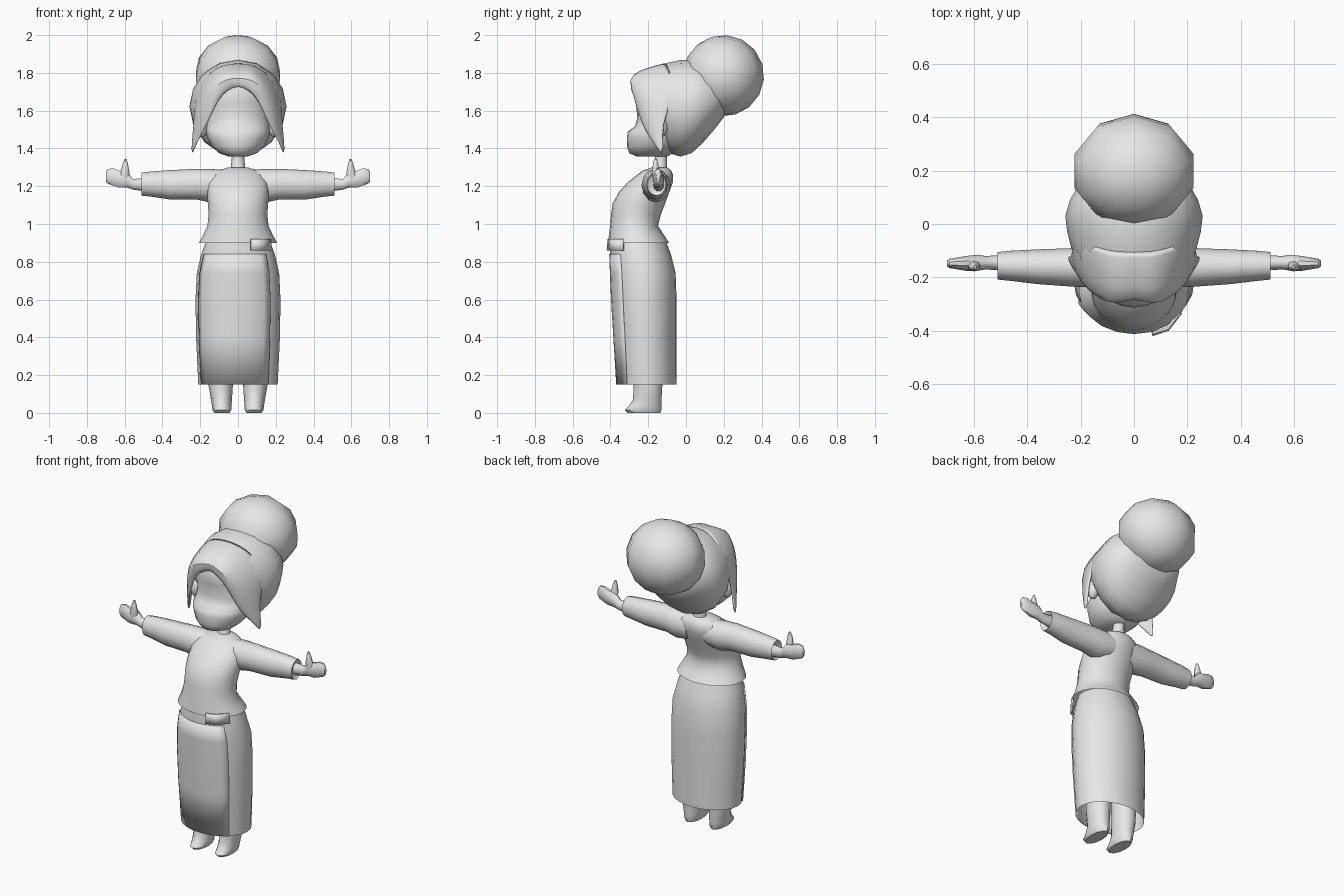
import bpy, bmesh, math

grey = bpy.data.materials.new("plain grey")
grey.diffuse_color = (0.8, 0.8, 0.8, 1)


def finish(name, bm, mirror=False, thick=0, subsurf=0, angle=45):
    """Turn a bmesh into a smooth-shaded object, optionally mirrored in x."""
    bmesh.ops.recalc_face_normals(bm, faces=bm.faces)
    me = bpy.data.meshes.new(name)
    bm.to_mesh(me)
    bm.free()
    me.materials.append(grey)
    ob = bpy.data.objects.new(name, me)
    bpy.context.collection.objects.link(ob)
    bpy.ops.object.select_all(action='DESELECT')
    ob.select_set(True)
    bpy.context.view_layer.objects.active = ob
    bpy.ops.object.shade_smooth_by_angle(angle=math.radians(angle))
    if mirror:
        m = ob.modifiers.new("mirror", 'MIRROR')
        m.use_clip = True
    if thick:
        ob.modifiers.new("thickness", 'SOLIDIFY').thickness = thick
    if subsurf:
        s = ob.modifiers.new("smooth", 'SUBSURF')
        s.levels = s.render_levels = subsurf
    return ob


def loft(name, axis, sections, n=16, caps=(True, True), arc=(0, 360), grow=1, **kw):
    """Skin oval sections (t, a0, a1, b0, b1) placed along an axis."""
    bm = bmesh.new()
    closed = arc == (0, 360)
    count = n if closed else n + 1
    rings = []
    for t, a0, a1, b0, b1 in sections:
        ring = []
        for i in range(count):
            g = math.radians(arc[0] + (arc[1] - arc[0]) * i / n)
            a = (a0 + a1) / 2 + grow * (a1 - a0) / 2 * math.cos(g)
            b = (b0 + b1) / 2 + grow * (b1 - b0) / 2 * math.sin(g)
            co = {'x': (t, a, b), 'y': (a, t, b), 'z': (a, b, t)}[axis]
            ring.append(bm.verts.new(co))
        rings.append(ring)
    for r, s in zip(rings, rings[1:]):
        for i in range(n):
            j = (i + 1) % count
            bm.faces.new((r[i], r[j], s[j], s[i]))
    for use, ring in zip(caps, (rings[0], rings[-1])):
        if use and closed:
            bm.faces.new(ring)
    return finish(name, bm, **kw)


def strip(name, rows, **kw):
    """Skin a grid of points."""
    bm = bmesh.new()
    grid = [[bm.verts.new(p) for p in row] for row in rows]
    for r, s in zip(grid, grid[1:]):
        for i in range(len(r) - 1):
            bm.faces.new((r[i], r[i + 1], s[i + 1], s[i]))
    return finish(name, bm, **kw)


def ball(name, centre, size, seg=12, rings=8, tilt=0, **kw):
    bm = bmesh.new()
    bmesh.ops.create_uvsphere(bm, u_segments=seg, v_segments=rings, radius=1)
    for v in bm.verts:
        y, z = v.co.y, v.co.z
        v.co.y = y * math.cos(tilt) - z * math.sin(tilt)
        v.co.z = y * math.sin(tilt) + z * math.cos(tilt)
        v.co = [c + s * p for c, s, p in zip(centre, size, v.co)]
    return finish(name, bm, **kw)


# Long skirt, open below, with a wrapped front panel
skirt = [(.15, -.21, .21, -.365, -.05), (.40, -.222, .222, -.38, -.05),
         (.60, -.225, .225, -.392, -.05), (.74, -.218, .218, -.398, -.055),
         (.84, -.195, .195, -.402, -.08), (.92, -.165, .165, -.395, -.11)]
loft("skirt", 'z', skirt, n=24, caps=(False, True))
loft("skirt_wrap", 'z', skirt[:5], n=10, arc=(205, 318), grow=1.03, thick=.01)

# Blouse with flared hem
loft("blouse", 'z', [
    (.90, -.207, .207, -.412, -.09), (.94, -.185, .185, -.408, -.115),
    (.99, -.162, .162, -.402, -.148), (1.05, -.155, .155, -.397, -.133),
    (1.11, -.160, .160, -.388, -.110), (1.17, -.163, .163, -.355, -.088),
    (1.22, -.160, .160, -.31, -.07), (1.26, -.140, .140, -.26, -.068),
    (1.285, -.10, .10, -.225, -.08), (1.30, -.05, .05, -.18, -.10)],
    n=20, caps=(False, True), angle=60)

# Tail of the sash hanging at the front
strip("sash_tail", [
    [(.07, -.415, .92), (.13, -.395, .92), (.175, -.335, .92)],
    [(.07, -.42, .86), (.13, -.40, .86), (.18, -.335, .86)]], thick=.012)

# Sleeves and hands
loft("sleeve", 'x', [
    (.06, -.235, -.08, 1.13, 1.285), (.15, -.235, -.082, 1.115, 1.292),
    (.22, -.235, -.09, 1.13, 1.292), (.36, -.225, -.095, 1.13, 1.285),
    (.46, -.213, -.10, 1.145, 1.278), (.51, -.208, -.105, 1.15, 1.272),
    (.495, -.195, -.115, 1.165, 1.26)], n=12, mirror=True, angle=60)
loft("hand", 'x', [
    (.48, -.175, -.115, 1.17, 1.245), (.555, -.17, -.12, 1.18, 1.24),
    (.585, -.175, -.115, 1.19, 1.275), (.63, -.175, -.12, 1.19, 1.285),
    (.66, -.17, -.125, 1.20, 1.297), (.69, -.165, -.13, 1.212, 1.293),
    (.70, -.158, -.138, 1.225, 1.275)], n=10, mirror=True)
loft("thumb", 'z', [
    (1.23, .575, .635, -.175, -.13), (1.28, .575, .62, -.178, -.14),
    (1.32, .583, .61, -.175, -.148), (1.345, .59, .60, -.168, -.155)],
    n=8, mirror=True)

# Legs with pointed shoes
loft("leg", 'z', [
    (.30, .025, .16, -.28, -.12), (.15, .027, .157, -.278, -.125),
    (.07, .032, .143, -.28, -.13), (.04, .034, .138, -.30, -.13),
    (.015, .036, .135, -.325, -.13), (0, .045, .125, -.31, -.135)],
    n=12, mirror=True)

# Neck and head
loft("neck", 'z', [
    (1.26, -.055, .055, -.20, -.09), (1.30, -.038, .038, -.17, -.10),
    (1.35, -.033, .033, -.165, -.10), (1.45, -.04, .04, -.17, -.08)], n=10)
loft("face", 'z', [
    (1.357, -.05, .05, -.26, -.10), (1.375, -.10, .10, -.30, -.07),
    (1.41, -.14, .14, -.313, -.03), (1.46, -.163, .163, -.313, 0),
    (1.49, -.168, .168, -.308, 0), (1.515, -.168, .168, -.272, 0),
    (1.56, -.165, .165, -.258, 0), (1.64, -.16, .16, -.265, 0),
    (1.72, -.15, .15, -.275, 0), (1.77, -.11, .11, -.24, 0)],
    n=20, angle=60)
ball("ear", (.19, -.13, 1.52), (.035, .035, .06), 8, 6, mirror=True)

# Swept-back hair and the large bun behind it
loft("hair", 'y', [
    (-.21, -.16, .16, 1.56, 1.80), (-.15, -.205, .205, 1.47, 1.835),
    (-.09, -.235, .235, 1.375, 1.855), (-.03, -.25, .25, 1.357, 1.868),
    (.03, -.257, .257, 1.375, 1.87), (.09, -.24, .24, 1.43, 1.86),
    (.15, -.205, .205, 1.50, 1.82), (.20, -.15, .15, 1.565, 1.77)],
    n=16, angle=60)
ball("hair_bun", (0, .198, 1.785), (.235, .215, .215), 10, 8, tilt=.3, angle=60)

# Parted fringe sweeping down to a strand on each side
strip("fringe", [
    [(0, -.10, 1.86), (0, -.24, 1.81), (0, -.285, 1.775), (0, -.265, 1.73)],
    [(.06, -.10, 1.855), (.07, -.27, 1.82), (.075, -.315, 1.77), (.06, -.285, 1.70)],
    [(.12, -.09, 1.835), (.14, -.23, 1.78), (.135, -.295, 1.72), (.10, -.275, 1.66)],
    [(.185, -.07, 1.78), (.205, -.18, 1.70), (.185, -.25, 1.64), (.145, -.255, 1.57)],
    [(.235, -.06, 1.68), (.23, -.14, 1.62), (.215, -.20, 1.55), (.185, -.225, 1.49)],
    [(.235, -.13, 1.53), (.235, -.14, 1.50), (.235, -.155, 1.46), (.23, -.17, 1.42)],
    [(.25, -.12, 1.40), (.25, -.125, 1.39), (.25, -.13, 1.38), (.25, -.135, 1.37)]],
    mirror=True, thick=.015, subsurf=1, angle=60)
